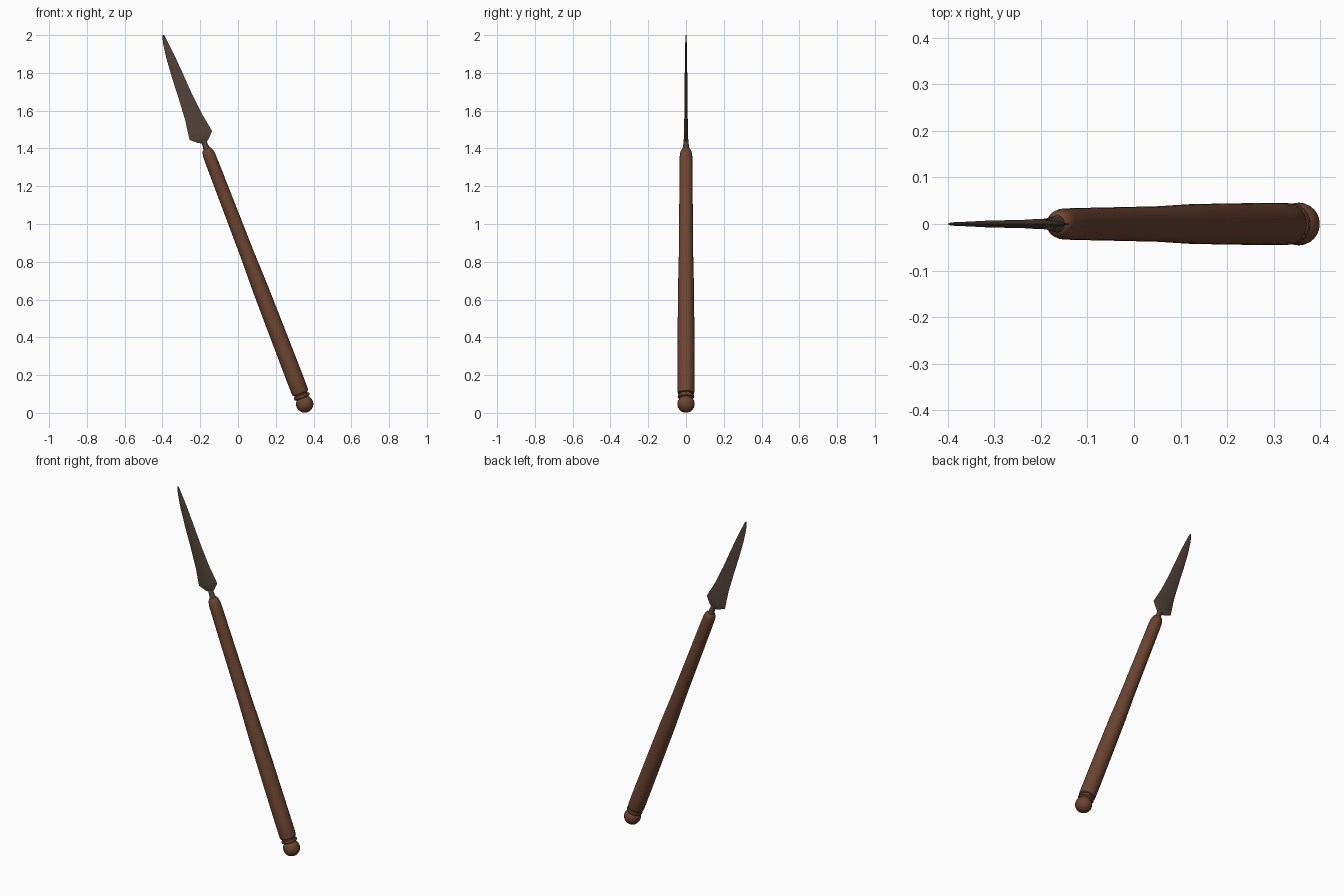
import bpy, bmesh, math
from mathutils import Matrix

if "Cube" in bpy.data.objects:
    bpy.data.objects.remove(bpy.data.objects["Cube"])

# Parts are built along +Z, then tilted about Y and moved to the butt ball centre
TILT = Matrix.Translation((0.353, 0, 0.047)) @ Matrix.Rotation(math.radians(-21), 4, 'Y')


def material(name, rgb):
    m = bpy.data.materials.new(name)
    m.diffuse_color = (*rgb, 1)
    m.use_nodes = True
    m.node_tree.nodes["Principled BSDF"].inputs["Base Color"].default_value = m.diffuse_color
    return m


wood = material("brown wood", (0.150, 0.058, 0.030))
iron = material("dark iron", (0.085, 0.056, 0.041))


def loft(name, rings, mat, smooth=True):
    """Skin a stack of closed rings and cap both ends."""
    bm = bmesh.new()
    loops = [[bm.verts.new(TILT @ Matrix.Translation(p).translation) for p in r] for r in rings]
    n = len(loops[0])
    for a, b in zip(loops, loops[1:]):
        for i in range(n):
            j = (i + 1) % n
            bm.faces.new((a[i], a[j], b[j], b[i]))
    bm.faces.new(loops[0][::-1])
    bm.faces.new(loops[-1])
    bmesh.ops.recalc_face_normals(bm, faces=bm.faces)
    me = bpy.data.meshes.new(name)
    bm.to_mesh(me)
    bm.free()
    ob = bpy.data.objects.new(name, me)
    bpy.context.collection.objects.link(ob)
    me.materials.append(mat)
    if smooth:
        bpy.context.view_layer.objects.active = ob
        ob.select_set(True)
        bpy.ops.object.shade_smooth_by_angle(angle=math.radians(40))
        ob.select_set(False)
    return ob


def lathe(name, profile, mat, n=24):
    rings = [[(r * math.cos(2 * math.pi * i / n), r * math.sin(2 * math.pi * i / n), z)
              for i in range(n)] for r, z in profile]
    return loft(name, rings, mat)


# Butt ball
R = 0.046
lathe("butt_ball", [(R * math.sin(math.radians(a)), -R * math.cos(math.radians(a)))
                    for a in range(3, 148, 12)], wood)
# Neck and collar ring above the ball
lathe("collar", [(0.028, 0.028), (0.034, 0.034), (0.042, 0.037), (0.044, 0.043),
                 (0.042, 0.050), (0.036, 0.053), (0.036, 0.062)], wood)
# Tapered shaft with a rounded top
lathe("shaft", [(0.036, 0.058), (0.043, 0.061), (0.045, 0.070), (0.0455, 0.15), (0.044, 0.45),
                (0.0425, 0.65), (0.038, 0.85), (0.036, 1.10), (0.034, 1.36), (0.033, 1.41),
                (0.030, 1.430), (0.024, 1.444), (0.014, 1.450)], wood)
# Tang joining shaft and blade
lathe("tang", [(0.020, 1.44), (0.015, 1.465), (0.013, 1.50)], iron, 12)

# Leaf blade with a flattened diamond section: height, half width, half thickness, offset
stations = [(1.484, 0.016, 0.012, 0), (1.492, 0.030, 0.012, -0.002),
            (1.524, 0.064, 0.011, -0.004), (1.545, 0.061, 0.011, -0.004),
            (1.63, 0.047, 0.009, -0.005), (1.75, 0.037, 0.008, -0.006),
            (1.86, 0.031, 0.007, -0.006), (1.97, 0.023, 0.005, -0.005),
            (2.05, 0.013, 0.004, -0.003), (2.085, 0.006, 0.003, 0),
            (2.093, 0.002, 0.002, 0)]
loft("blade", [[(o + w, 0, z), (o, t, z), (o - w, 0, z), (o, -t, z)]
               for z, w, t, o in stations], iron)
